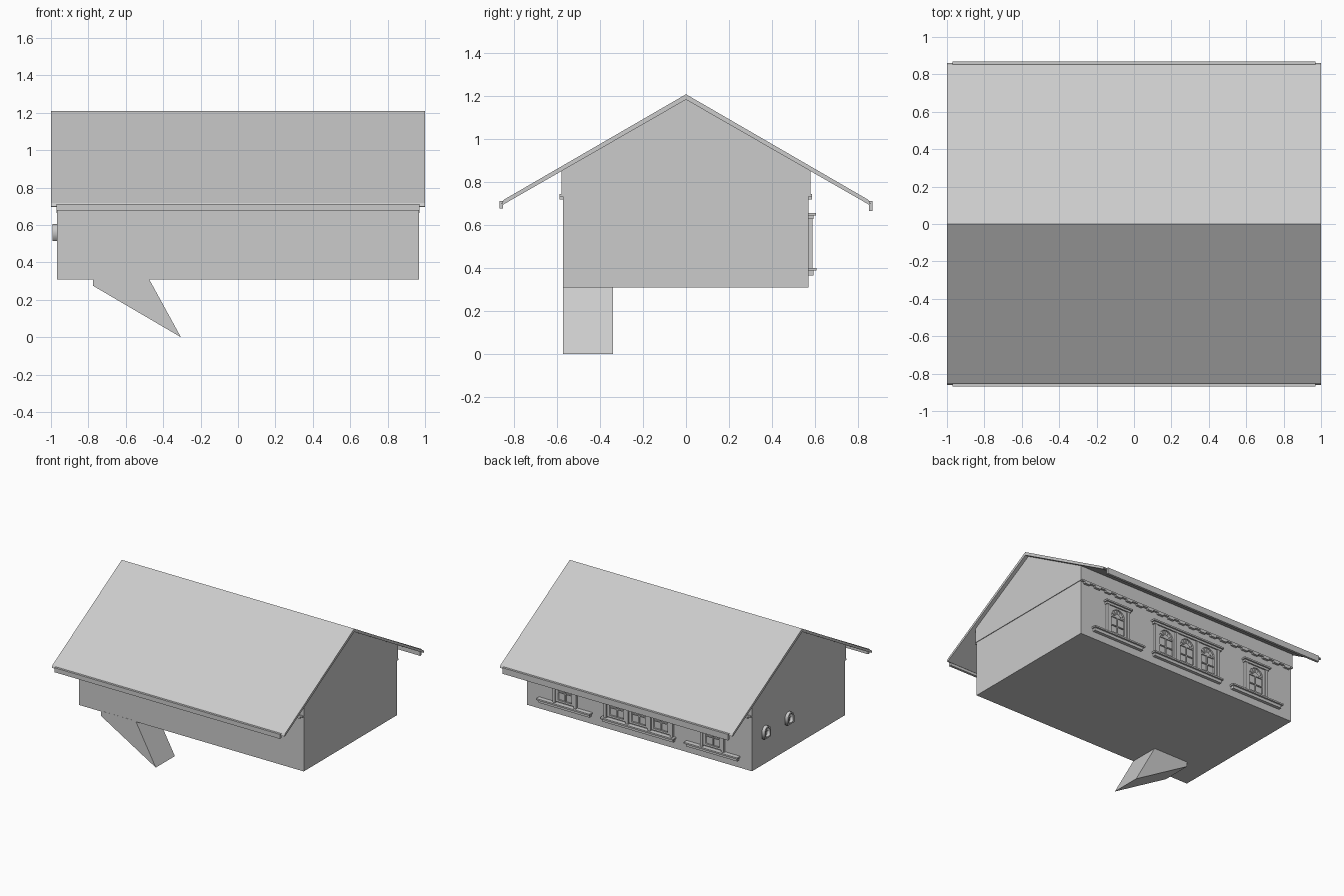
import bpy, bmesh, math
from mathutils import Vector

if "Cube" in bpy.data.objects:
    bpy.data.objects.remove(bpy.data.objects["Cube"])

WALL = 0.57            # back wall plane
HALF = 0.967           # half length of the walls


def finish(name, bm):
    bmesh.ops.recalc_face_normals(bm, faces=bm.faces)
    me = bpy.data.meshes.new(name)
    bm.to_mesh(me)
    bm.free()
    ob = bpy.data.objects.new(name, me)
    bpy.context.collection.objects.link(ob)
    return ob


def boxes(name, ranges):
    """One object from boxes given as (x0, x1, y0, y1, z0, z1)."""
    bm = bmesh.new()
    for x0, x1, y0, y1, z0, z1 in ranges:
        vs = bmesh.ops.create_cube(bm, size=1)['verts']
        for v in vs:
            v.co = Vector((x0 if v.co.x < 0 else x1,
                           y0 if v.co.y < 0 else y1,
                           z0 if v.co.z < 0 else z1))
    return finish(name, bm)


def prism(name, pts, axis, a, b):
    """Extrude a 2D profile (other axis, z) along x or y from a to b."""
    bm = bmesh.new()
    vs = [bm.verts.new((a, p, z) if axis == 'x' else (p, a, z)) for p, z in pts]
    f = bm.faces.new(vs)
    r = bmesh.ops.extrude_face_region(bm, geom=[f])
    d = (b - a, 0, 0) if axis == 'x' else (0, b - a, 0)
    bmesh.ops.translate(bm, vec=d, verts=[e for e in r['geom'] if isinstance(e, bmesh.types.BMVert)])
    return finish(name, bm)


def arch(w, h, n=10):
    """Round-topped outline of width w and height h, starting at z = 0."""
    r = w / 2
    top = [(r * math.cos(math.pi * i / n), h - r + r * math.sin(math.pi * i / n)) for i in range(n + 1)]
    return [(-r, 0), (r, 0)] + top


def plate(name, loops, depth, loc, turn=0):
    """Flat upright plate with holes, made from a filled 2D curve."""
    cu = bpy.data.curves.new(name, 'CURVE')
    cu.dimensions = '2D'
    cu.fill_mode = 'BOTH'
    cu.extrude = depth / 2
    for pts in loops:
        sp = cu.splines.new('POLY')
        sp.points.add(len(pts) - 1)
        for q, (x, y) in zip(sp.points, pts):
            q.co = (x, y, 0, 1)
        sp.use_cyclic_u = True
    ob = bpy.data.objects.new(name, cu)
    bpy.context.collection.objects.link(ob)
    ob.location = loc
    ob.rotation_euler = (math.pi / 2, 0, turn)
    bpy.ops.object.select_all(action='DESELECT')
    ob.select_set(True)
    bpy.context.view_layer.objects.active = ob
    bpy.ops.object.convert(target='MESH')


# House body: lower walls and the slightly wider gabled upper storey
boxes('lower_walls', [(-HALF, HALF, -0.573, WALL, 0.31, 0.74)])
prism('gable_walls', [(-0.58, 0.74), (0.58, 0.74), (0.58, 0.856), (0, 1.19), (-0.58, 0.856)],
      'x', -0.972, 0.972)

# Roof: thin chevron profile at 30 degrees
prism('roof', [(-0.85, 0.718), (0, 1.21), (0.85, 0.718), (0.86, 0.70), (0.85, 0.697),
               (0, 1.185), (-0.85, 0.697), (-0.86, 0.70)], 'x', -1, 1)

# Gutters along both eaves
boxes('gutters', [(-0.97, 0.97, -0.87, -0.852, 0.677, 0.712),
                  (-0.97, 0.97, 0.852, 0.87, 0.665, 0.712)])

# Toothed trim under the upper storey, front and back
trim = []
for y0, y1 in ((-0.59, -0.57), (0.565, 0.588)):
    trim.append((-HALF, HALF, y0, y1, 0.733, 0.745))
    for i in range(20):
        x = -HALF + (i + 0.25) * 2 * HALF / 20
        trim.append((x, x + 0.05, y0, y1, 0.72, 0.735))
boxes('toothed_trim', trim)

# Slanted leg below the front left of the body
prism('slanted_leg', [(-0.775, 0.315), (-0.775, 0.275), (-0.305, 0.0), (-0.475, 0.31), (-0.475, 0.315)],
      'y', -0.574, -0.34)


def window(cx):
    """Arched sash on the back wall with fan glazing bars."""
    w, h, z = 0.12, 0.19, 0.425
    outer = [(-0.08, -0.015), (0.08, -0.015), (0.08, 0.205), (-0.08, 0.205)]
    plate('window_frame', [outer, arch(w, h)], 0.014, (cx, WALL + 0.006, z))
    spring = h - w / 2
    plate('window_fan', [arch(0.05, 0.05 / 2 + 0.001, 8)], 0.008, (cx, WALL + 0.004, z + spring))
    bm = bmesh.new()
    for k in (30, 60, 90, 120, 150):
        a = math.radians(k)
        d, n = Vector((math.cos(a), 0, math.sin(a))), Vector((-math.sin(a), 0, math.cos(a))) * 0.003
        c = Vector((cx, 0, z + spring))
        ring = [c + d * 0.02 + n, c + d * 0.06 + n, c + d * 0.06 - n, c + d * 0.02 - n]
        lo = [bm.verts.new(p + Vector((0, WALL - 0.002, 0))) for p in ring]
        hi = [bm.verts.new(p + Vector((0, WALL + 0.007, 0))) for p in ring]
        bm.faces.new(lo)
        bm.faces.new(hi)
        for i in range(4):
            bm.faces.new((lo[i], lo[i - 1], hi[i - 1], hi[i]))
    finish('fan_bars', bm)
    y0, y1 = WALL - 0.002, WALL + 0.008
    boxes('sash_bars', [(cx - 0.06, cx + 0.06, y0, y1, z + spring - 0.006, z + spring + 0.006),
                        (cx - 0.06, cx + 0.06, y0, y1, z + 0.055, z + 0.063),
                        (cx - 0.004, cx + 0.004, y0, y1, z, z + spring)])


def surround(cx, half, sill, posts):
    """Cornice, sill and pilasters around a window or a window group."""
    y = WALL - 0.002
    boxes('window_cornice', [(cx - half, cx + half, y, 0.605, 0.644, 0.656),
                             (cx - half + 0.01, cx + half - 0.01, y, 0.593, 0.628, 0.644)])
    boxes('window_sill', [(cx - sill, cx + sill, y, 0.607, 0.388, 0.40),
                          (cx - sill + 0.01, cx + sill - 0.01, y, 0.594, 0.366, 0.388)])
    boxes('window_pilasters', [(cx + p - 0.011, cx + p + 0.011, y, 0.59, 0.40, 0.63) for p in posts])


# Back wall windows: single, triple, single
for s in (-0.635, 0.635):
    window(s)
    surround(s, 0.12, 0.23, (-0.09, 0.09))
for s in (-0.19, 0, 0.19):
    window(s)
surround(0, 0.32, 0.315, (-0.285, -0.095, 0.095, 0.285))

# Two small arched windows on the left end
for y in (0.41, 0.125):
    plate('end_window_frame', [arch(0.078, 0.09), [(a * 0.6, b * 0.75 + 0.012) for a, b in arch(0.078, 0.09)]],
          0.026, (-HALF - 0.012, y, 0.515), -math.pi / 2)
    boxes('end_window_bars', [(-0.975, -0.96, y - 0.003, y + 0.003, 0.52, 0.6),
                              (-0.975, -0.96, y - 0.025, y + 0.025, 0.557, 0.563)])
